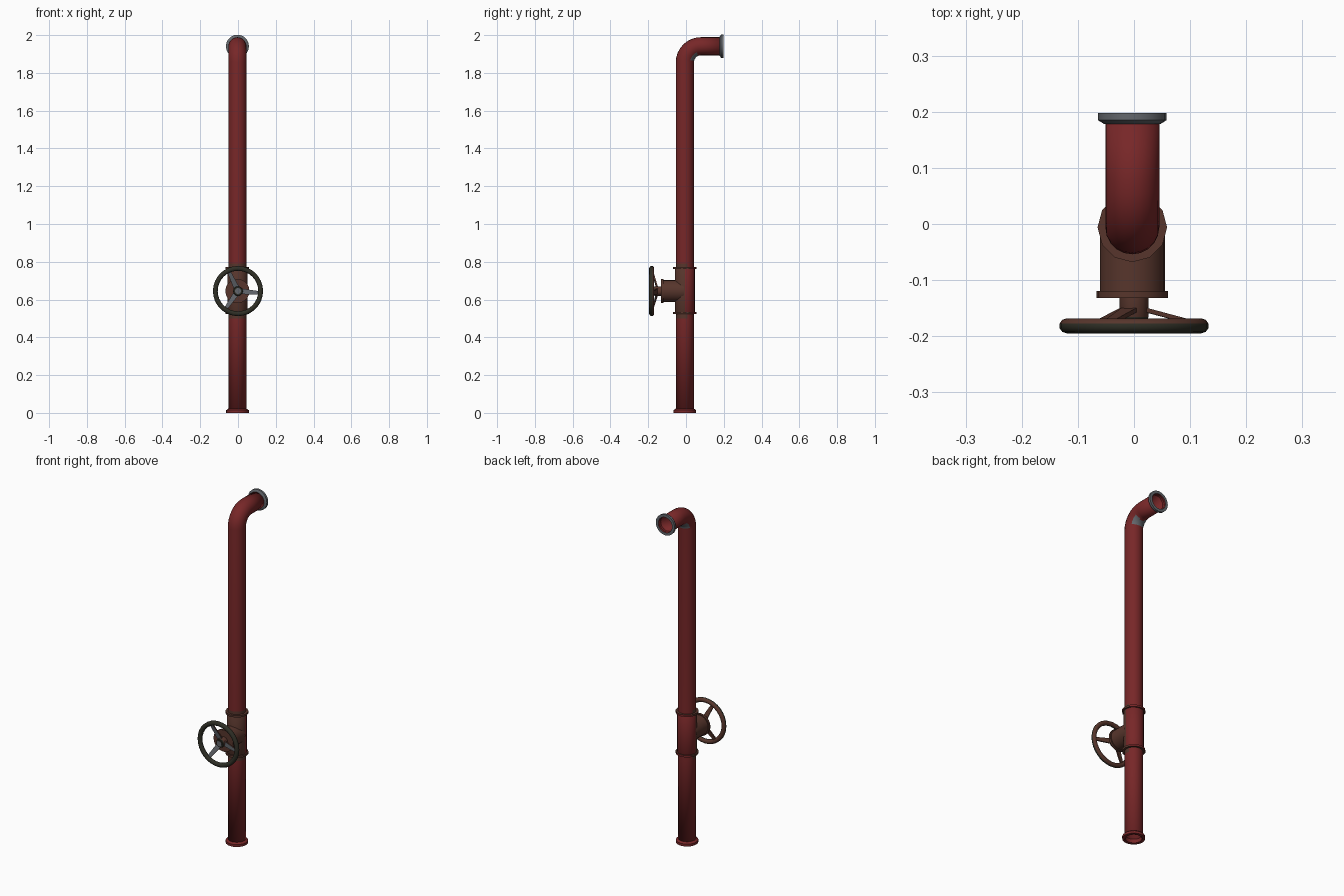
import bpy, bmesh, math
from mathutils import Vector

if "Cube" in bpy.data.objects:
    bpy.data.objects.remove(bpy.data.objects["Cube"])

CX, CY = -0.003, -0.006      # pipe axis
R = 0.048                    # pipe radius
SIDES = 20


def material(name, rgb):
    m = bpy.data.materials.new(name)
    m.diffuse_color = (*rgb, 1)
    m.use_nodes = True
    m.node_tree.nodes["Principled BSDF"].inputs["Base Color"].default_value = m.diffuse_color
    return m


MATS = [material("red_paint", (0.185, 0.020, 0.021)),
        material("rust_brown", (0.095, 0.036, 0.025)),
        material("bare_grey_metal", (0.125, 0.135, 0.15)),
        material("dark_olive_metal", (0.028, 0.028, 0.019))]
RED, RUST, GREY, DARK = range(4)


def finish(name, bm, rule, angle=40):
    """Make an object; rule(centre, normal) gives the colour of each face."""
    bmesh.ops.recalc_face_normals(bm, faces=bm.faces)
    for f in bm.faces:
        f.material_index = rule(f.calc_center_median(), f.normal)
    me = bpy.data.meshes.new(name)
    bm.to_mesh(me)
    bm.free()
    ob = bpy.data.objects.new(name, me)
    bpy.context.collection.objects.link(ob)
    for m in MATS:
        me.materials.append(m)
    bpy.ops.object.select_all(action='DESELECT')
    ob.select_set(True)
    bpy.context.view_layer.objects.active = ob
    bpy.ops.object.shade_smooth_by_angle(angle=math.radians(angle))
    return ob


def rings(bm, specs, sides, closed=False):
    """Skin rings given as (centre, u axis, v axis, radius)."""
    loops = []
    for c, u, v, r in specs:
        loops.append([bm.verts.new(c + r * (math.cos(t) * u + math.sin(t) * v))
                      for t in (2 * math.pi * i / sides for i in range(sides))])
    pairs = list(zip(loops, loops[1:]))
    if closed:
        pairs.append((loops[-1], loops[0]))
    for a, b in pairs:
        for i in range(sides):
            j = (i + 1) % sides
            bm.faces.new((a[i], a[j], b[j], b[i]))
    return loops


X, Y, Z = Vector((1, 0, 0)), Vector((0, 1, 0)), Vector((0, 0, 1))


def lathe(name, origin, axis, profile, rule, sides=SIDES, closed=False, caps=False):
    """Turn a profile of (radius, distance along axis)."""
    bm = bmesh.new()
    v = Y if axis == Z else Z
    loops = rings(bm, [(Vector(origin) + axis * h, X, v, r) for r, h in profile],
                  sides, closed)
    if caps:
        bm.faces.new(loops[0])
        bm.faces.new(loops[-1])
    return finish(name, bm, rule)


# Main pipe with elbow and outlet
BEND, BZ = 0.085, 1.856
specs = [(Vector((CX, CY, z)), X, Y, R) for z in (0, 0.5, 0.525, 0.77, 0.79, BZ)]
for k in range(1, 9):
    a = math.pi / 2 * k / 8
    specs.append((Vector((CX, CY + BEND * (1 - math.cos(a)), BZ + BEND * math.sin(a))),
                  X, Vector((0, math.cos(a), -math.sin(a))), R))
specs.append((Vector((CX, 0.19, BZ + BEND)), X, -Z, R))


def pipe_rule(c, n):
    if 0.5 < c.z < 0.79:
        return RUST if n.y < 0.35 else RED
    if c.z > BZ and c.y < 0.06 and n.y > 0.2 and n.z < -0.1 and abs(c.x - CX) < 0.036:
        return GREY                     # worn patch inside the elbow
    return RED


bm = bmesh.new()
rings(bm, specs, SIDES)
pipe = finish("main_pipe", bm, pipe_rule)
wall = pipe.modifiers.new("wall", 'SOLIDIFY')
wall.thickness, wall.offset = 0.004, -1

# Base collar and outlet flange
lathe("base_collar", (CX, CY, 0), Z,
      [(0.043, 0), (0.060, 0), (0.060, 0.014), (0.049, 0.022), (0.043, 0.022)],
      lambda c, n: RED, closed=True)
lathe("outlet_flange", (CX, 0, BZ + BEND), Y,
      [(0.043, 0.178), (0.050, 0.178), (0.061, 0.185), (0.061, 0.198), (0.045, 0.198)],
      lambda c, n: RED if n.y < 0.5 and math.hypot(c.x - CX, c.z - BZ - BEND) < 0.045 else GREY,
      closed=True)


# Valve body: rusty in front, painted behind
def front_rust(c, n):
    return RUST if abs(n.z) > 0.5 or n.y < -0.1 else RED


lathe("valve_body", (CX, CY, 0), Z, [(0.048, 0.522), (0.053, 0.53), (0.053, 0.765),
      (0.048, 0.772)], front_rust)
for part, z in (("lower_collar", 0.524), ("upper_collar", 0.762)):
    lathe(part, (CX, CY, z), Z, [(0.046, 0), (0.062, 0), (0.062, 0.011), (0.046, 0.011)],
          lambda c, n: RUST if abs(n.z) > 0.5 or n.y < 0.3 else RED, sides=12, closed=True)

# Side branch, its flange and the stem
WZ = 0.645
rust = lambda c, n: RUST
lathe("valve_branch", (CX, 0, WZ), Y, [(0.058, -0.01), (0.058, -0.122)], rust)
lathe("branch_flange", (CX, 0, WZ), Y, [(0.050, -0.119), (0.064, -0.119),
      (0.064, -0.132)], rust, caps=True)
lathe("wheel_hub", (0, 0, WZ), Y, [(0.026, -0.130), (0.026, -0.166), (0.023, -0.171)],
      lambda c, n: DARK if n.y < -0.3 else RUST, sides=14, caps=True)
lathe("hub_nut", (0, 0, WZ), Y, [(0.016, -0.168), (0.016, -0.175)],
      lambda c, n: GREY if n.y < -0.5 else DARK, sides=12, caps=True)

# Hand wheel rim: dark in front, rusty behind
lathe("wheel_rim", (0, -0.1815, WZ), Y,
      [(0.120 + 0.0133 * math.cos(t), 0.0133 * math.sin(t))
       for t in (2 * math.pi * (k + 0.5) / 10 for k in range(10))],
      lambda c, n: DARK if n.y < 0.1 else RUST, sides=32, closed=True)

# Three sloping spokes
for i, deg in enumerate((-5, 115, 235)):
    a = math.radians(deg)
    d = Vector((math.cos(a), 0, math.sin(a)))
    s = Vector((-math.sin(a), 0, math.cos(a)))
    bm = bmesh.new()
    ends = []
    for r, y, w in ((0.016, -0.152, 0.015), (0.114, -0.178, 0.009)):
        c = Vector((0, y, WZ)) + d * r
        ends.append([bm.verts.new(c + s * w * p + Y * 0.004 * q)
                     for p, q in ((-1, -1), (1, -1), (1, 1), (-1, 1))])
    bm.faces.new(ends[0])
    bm.faces.new(ends[1])
    for k in range(4):
        j = (k + 1) % 4
        bm.faces.new((ends[0][k], ends[0][j], ends[1][j], ends[1][k]))
    finish(f"wheel_spoke_{i + 1}", bm, lambda c, n: GREY if n.y < -0.5 else RUST, 30)
